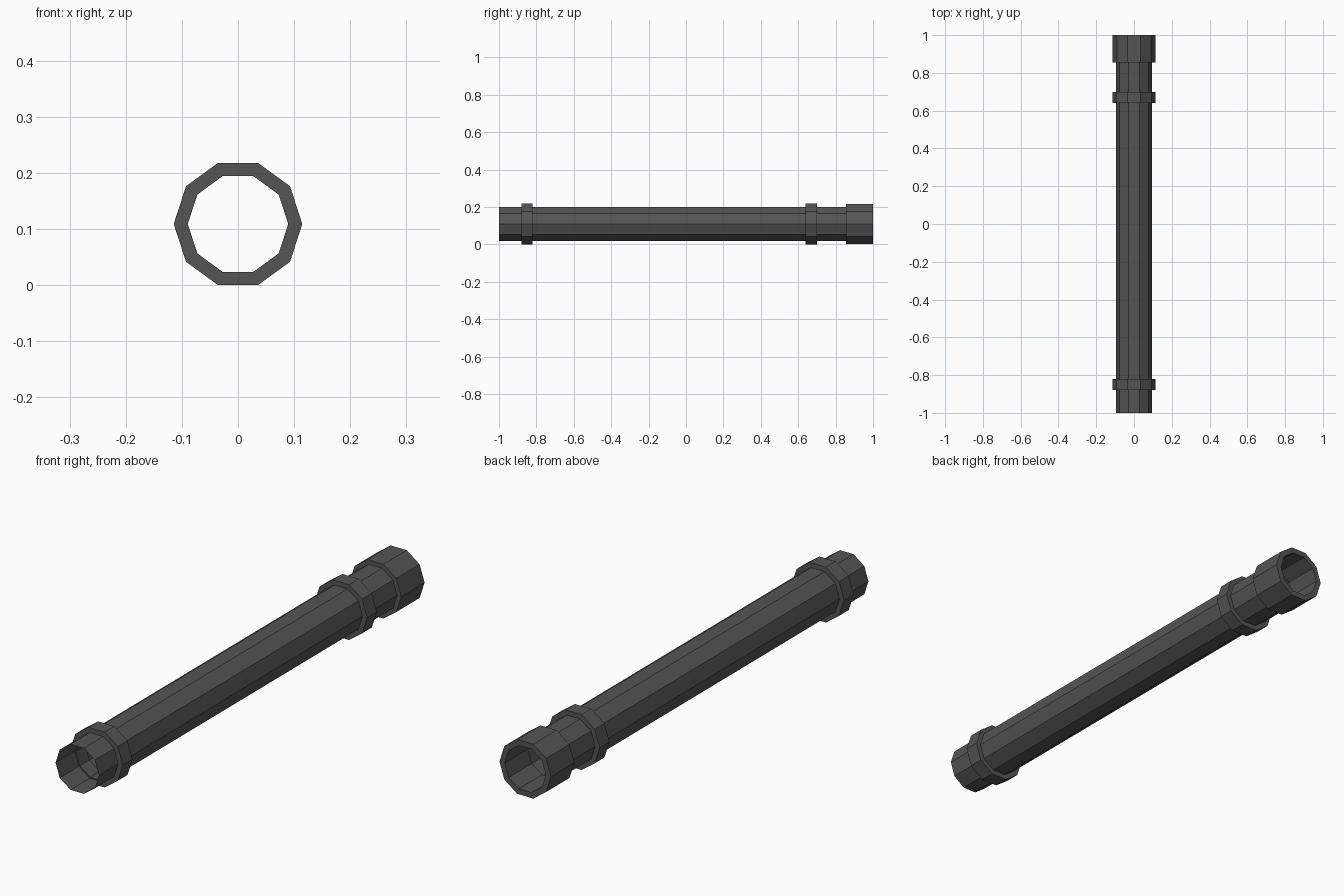
import bpy, bmesh, math

if "Cube" in bpy.data.objects:
    bpy.data.objects.remove(bpy.data.objects["Cube"])

SIDES = 10
CENTRE_Z = 0.109

dark = bpy.data.materials.new("dark_grey")
dark.diffuse_color = (0.09, 0.09, 0.09, 1)
dark.use_nodes = True
dark.node_tree.nodes["Principled BSDF"].inputs["Base Color"].default_value = dark.diffuse_color


def lathe(name, profile, closed):
    """Sweep (radius, y) points around the pipe axis with flat sides."""
    bm = bmesh.new()
    rings = []
    for r, y in profile:
        rings.append([bm.verts.new((r * math.cos(a), y, CENTRE_Z + r * math.sin(a)))
                      for a in (2 * math.pi * i / SIDES for i in range(SIDES))])
    n = len(rings)
    for k in range(n if closed else n - 1):
        a, b = rings[k], rings[(k + 1) % n]
        for i in range(SIDES):
            j = (i + 1) % SIDES
            bm.faces.new((a[i], a[j], b[j], b[i]))
    bmesh.ops.recalc_face_normals(bm, faces=bm.faces)
    mesh = bpy.data.meshes.new(name)
    bm.to_mesh(mesh)
    bm.free()
    mesh.materials.append(dark)
    obj = bpy.data.objects.new(name, mesh)
    bpy.context.collection.objects.link(obj)
    return obj


def ring(name, y0, y1, outer, inner=0.0895):
    return lathe(name, [(outer, y0), (outer, y1), (inner, y1), (inner, y0)], True)


# Thin-walled pipe
lathe("pipe", [(0.0945, -1.0), (0.0945, 0.9)], False)

# Two raised collars, whose inner lips show inside the pipe
ring("front_collar", -0.88, -0.82, 0.1146)
ring("rear_collar", 0.64, 0.70, 0.1146)

# Thick coupling socket at the rear end
ring("end_socket", 0.855, 1.0, 0.1125)
